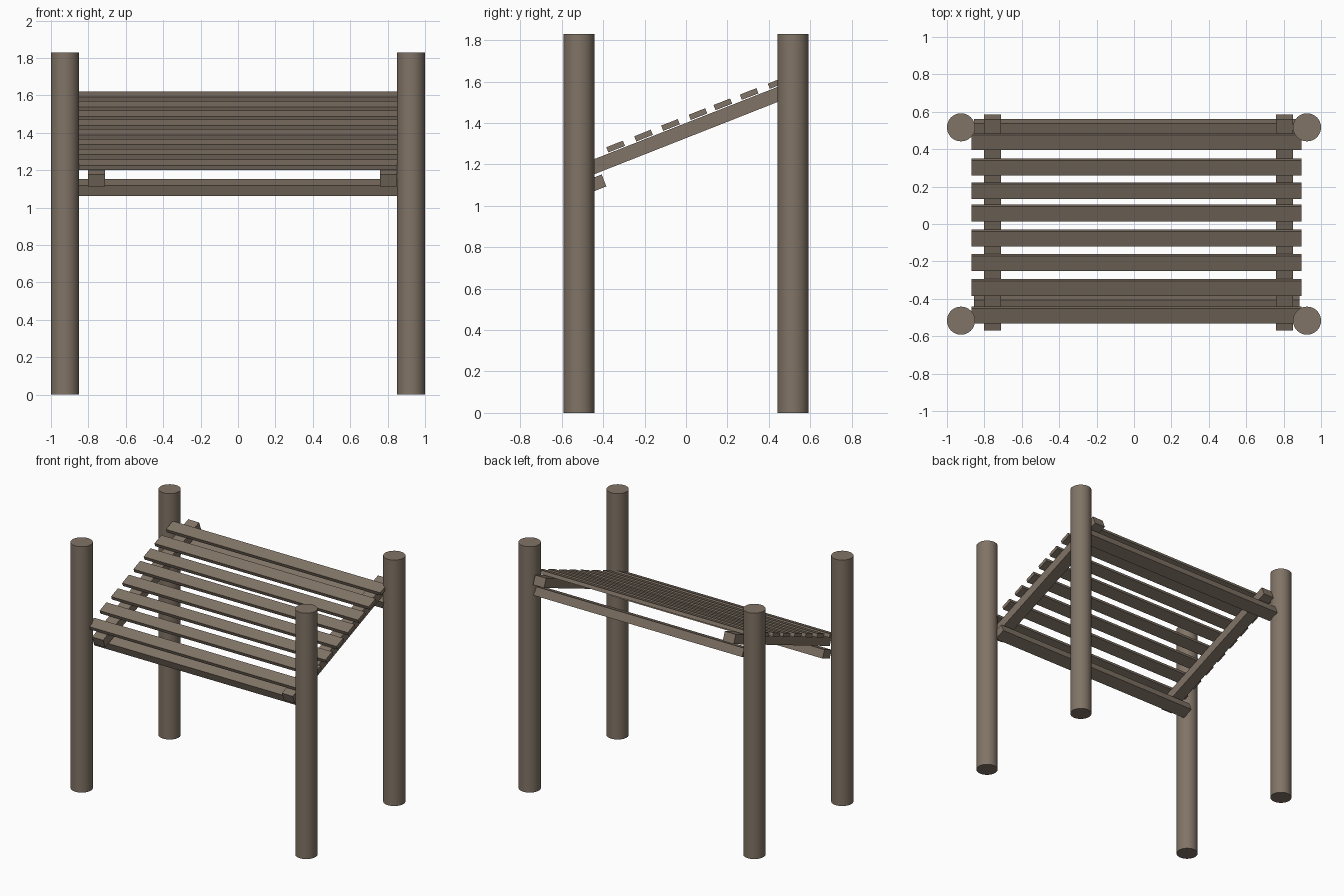
import bpy, math

if "Cube" in bpy.data.objects:
    bpy.data.objects.remove(bpy.data.objects["Cube"])

wood = bpy.data.materials.new("weathered wood")
wood.diffuse_color = (0.22, 0.174, 0.133, 1)
wood.use_nodes = True
wood.node_tree.nodes["Principled BSDF"].inputs["Base Color"].default_value = wood.diffuse_color

PITCH = math.radians(21.5)   # slope of the platform, rising to the back
MID_Z = 1.364                # rail centre height at y = 0


def board(name, x, y, size, lift=0.0):
    """Tilted box lying parallel to the slope, lifted off the rail centre line."""
    z = MID_Z + y * math.tan(PITCH) + lift / math.cos(PITCH)
    bpy.ops.mesh.primitive_cube_add(size=1, location=(x, y, z), rotation=(PITCH, 0, 0))
    ob = bpy.context.object
    ob.name = name
    ob.scale = size
    bpy.ops.object.transform_apply(location=False, rotation=False, scale=True)
    ob.data.materials.append(wood)
    return ob


# four round corner posts
for sx, side in ((-1, "left"), (1, "right")):
    for sy, end in ((-1, "front"), (1, "back")):
        bpy.ops.mesh.primitive_cylinder_add(vertices=48, radius=0.075, depth=1.83,
                                            location=(sx * 0.925, sy * 0.517, 0.915))
        post = bpy.context.object
        post.name = f"{end}_{side}_post"
        post.data.materials.append(wood)
        bpy.ops.object.shade_smooth_by_angle(angle=math.radians(30))

# two sloping side rails
board("left_rail", -0.757, 0.0075, (0.09, 1.214, 0.068))
board("right_rail", 0.805, 0.0075, (0.09, 1.214, 0.068))

# cross beams under the rails
board("front_cross_beam", 0.015, -0.438, (1.74, 0.09, 0.062), -0.079)
board("back_cross_beam", 0.015, 0.508, (1.74, 0.09, 0.062), -0.079)

# slats on top of the rails
for i, y in enumerate((-0.487, -0.34, -0.205, -0.075, 0.058, 0.178, 0.305, 0.44)):
    board(f"slat_{i + 1}", 0.0125, y, (1.765, 0.086, 0.027), 0.0525)
